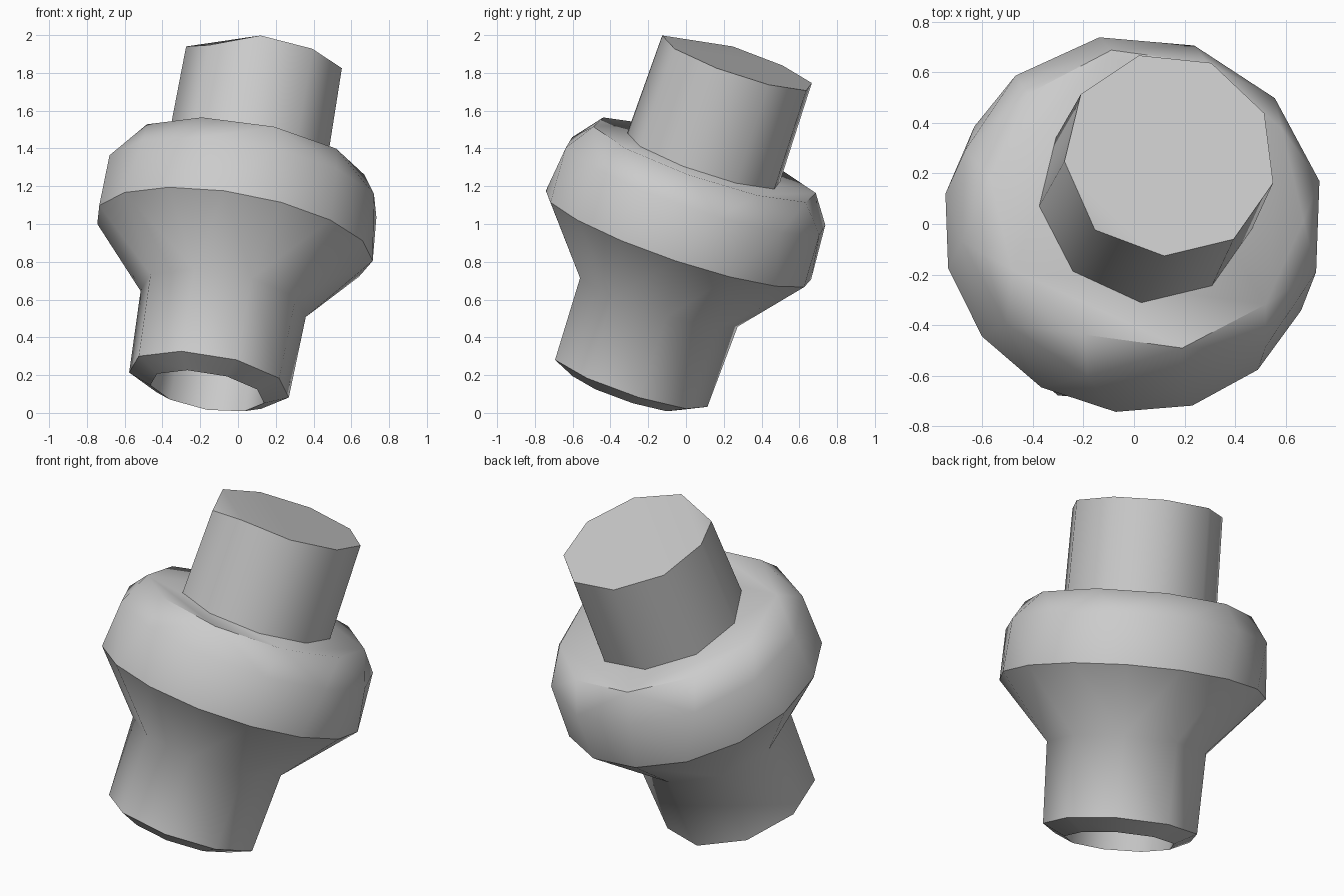
import bpy, bmesh
from math import sin, cos, radians, pi
from mathutils import Vector

cube = bpy.data.objects.get("Cube")
if cube:
    bpy.data.objects.remove(cube, do_unlink=True)

# Tilted axis shared by every part
CENTRE = Vector((0, 0, 1.05))
AXIS = Vector((0.175, 0.34, 1)).normalized()
U = (Vector((1, 0, 0)) - AXIS * AXIS.x).normalized()
V = AXIS.cross(U)

grey = bpy.data.materials.new("plain_grey")
grey.use_nodes = True
grey.diffuse_color = (0.6, 0.6, 0.6, 1)
grey.node_tree.nodes["Principled BSDF"].inputs["Base Color"].default_value = (0.6, 0.6, 0.6, 1)


def ring(bm, t, radius, sides, phase):
    """Polygon of vertices round the axis at distance t along it."""
    verts = []
    for i in range(sides):
        a = radians(phase) + 2 * pi * i / sides
        verts.append(bm.verts.new(CENTRE + AXIS * t + (U * cos(a) + V * sin(a)) * radius))
    return verts


def height(v):
    return (v.co - CENTRE).dot(AXIS)


def hull(bm, verts):
    bmesh.ops.convex_hull(bm, input=verts)


def bridge(bm, a, b):
    for i in range(len(a)):
        j = (i + 1) % len(a)
        bm.faces.new((a[i], a[j], b[j], b[i]))


def finish(bm, name, crease=None):
    bmesh.ops.recalc_face_normals(bm, faces=bm.faces)
    for f in bm.faces:
        f.smooth = True
    for e in bm.edges:
        on_crease = crease is not None and all(abs(height(v) - crease) < 0.01 for v in e.verts)
        e.smooth = not (on_crease or e.calc_face_angle(0) > radians(50))
    mesh = bpy.data.meshes.new(name)
    bm.to_mesh(mesh)
    bm.free()
    mesh.materials.append(grey)
    bpy.context.collection.objects.link(bpy.data.objects.new(name, mesh))


# Collar: faceted bulge tapering down to the waist
bm = bmesh.new()
WAIST, EDGE = -0.48, -0.13
collar = ring(bm, WAIST, 0.45, 9, 10)
collar += ring(bm, EDGE, 0.745, 15, -94)
collar += ring(bm, 0.16, 0.735, 12, 13)
collar += ring(bm, 0.31, 0.63, 10, -5)
hull(bm, collar)
cap = [f for f in bm.faces if all(abs(height(v) - WAIST) < 0.01 for v in f.verts)]
bmesh.ops.delete(bm, geom=cap, context="FACES")

# Socket: lower tube with a chamfered rim and a blind hole
profile = [(WAIST, 0.45), (-0.94, 0.435), (-1.0, 0.31), (-0.6, 0.3)]
loops = [ring(bm, t, r, 9, 10) for t, r in profile]
for a, b in zip(loops, loops[1:]):
    bridge(bm, a, b)
bm.faces.new(loops[-1])
bmesh.ops.remove_doubles(bm, verts=bm.verts, dist=0.001)
finish(bm, "collar_and_socket", EDGE)

# Neck: upper shaft with one chipped corner
bm = bmesh.new()
base = ring(bm, 0.25, 0.435, 9, 27)
top = ring(bm, 0.865, 0.425, 9, 27)
top[5].co -= AXIS * 0.06
hull(bm, base + top)
finish(bm, "neck")
